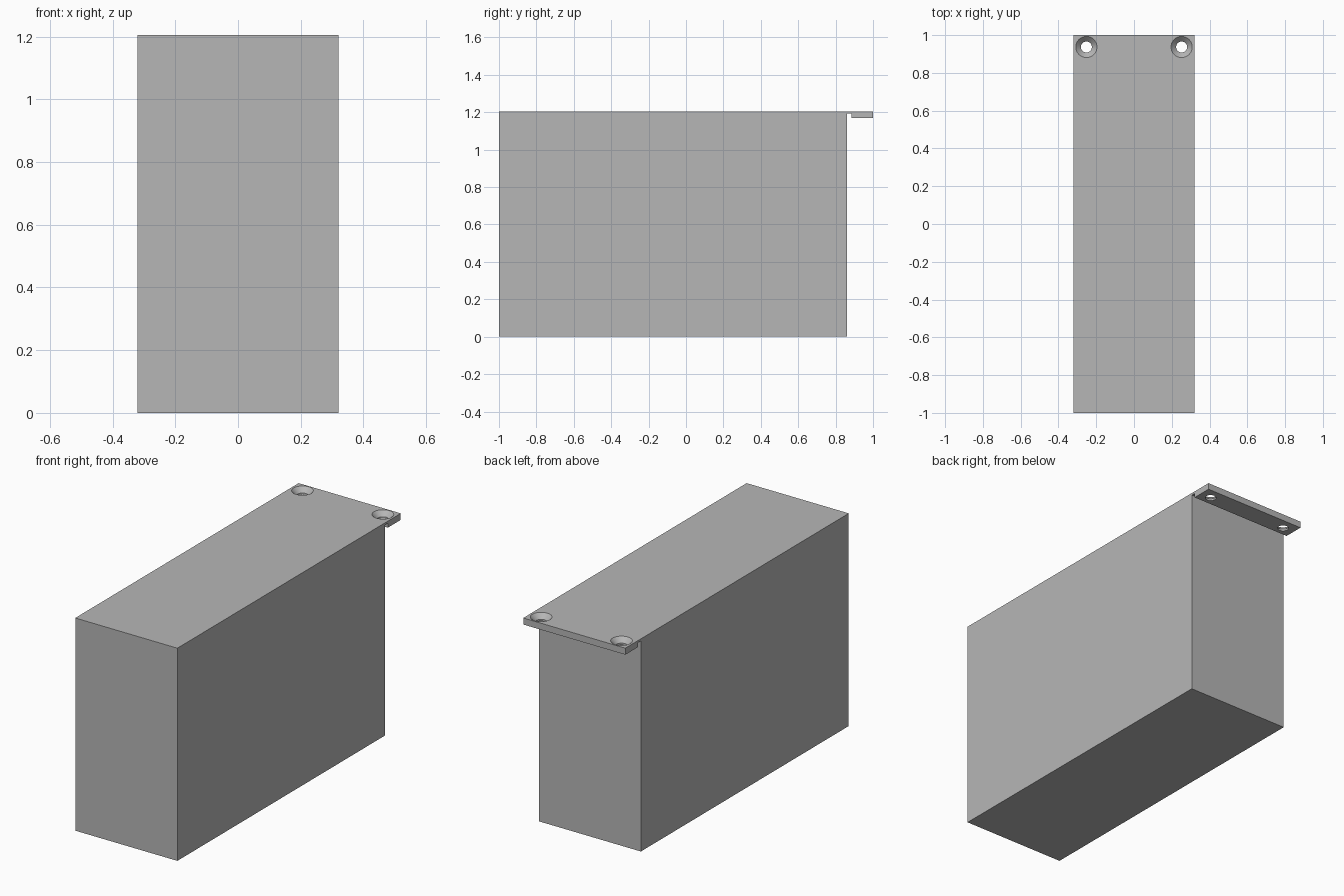
import bpy, bmesh, math
from mathutils import Matrix

cube = bpy.data.objects.get("Cube")
if cube:
    bpy.data.objects.remove(cube, do_unlink=True)

HALF_W, TOP = 0.32, 1.205
HOLE_X, HOLE_Y = 0.252, 0.937
HOLE_R, SINK_R, SINK_DEPTH = 0.029, 0.056, 0.027

grey = bpy.data.materials.new("plain_grey")
grey.use_nodes = True
grey.diffuse_color = (0.47, 0.47, 0.47, 1)
grey.node_tree.nodes["Principled BSDF"].inputs["Base Color"].default_value = grey.diffuse_color


def make_object(name, bm):
    bmesh.ops.recalc_face_normals(bm, faces=bm.faces)
    mesh = bpy.data.meshes.new(name)
    bm.to_mesh(mesh)
    bm.free()
    mesh.materials.append(grey)
    obj = bpy.data.objects.new(name, mesh)
    bpy.context.collection.objects.link(obj)
    return obj


# Block with a thin neck and a mounting lip: side profile (y, z) extruded across x
profile = [(-1, 0), (0.861, 0), (0.861, 1.193), (0.885, 1.193),
           (0.885, 1.168), (1, 1.168), (1, TOP), (-1, TOP)]
bm = bmesh.new()
side = bm.faces.new([bm.verts.new((-HALF_W, y, z)) for y, z in profile])
ext = bmesh.ops.extrude_face_region(bm, geom=[side])
bmesh.ops.translate(bm, vec=(2 * HALF_W, 0, 0),
                    verts=[v for v in ext["geom"] if isinstance(v, bmesh.types.BMVert)])
block = make_object("block_with_mounting_lip", bm)

# Countersunk screw holes: revolved cutter profile (radius, z)
over = 0.01
cutter_profile = [(0, TOP - 0.1), (HOLE_R, TOP - 0.1), (HOLE_R, TOP - SINK_DEPTH),
                  (SINK_R, TOP), (SINK_R, TOP + over), (0, TOP + over)]
for label, sign in (("left", 1), ("right", -1)):
    bm = bmesh.new()
    pts = [bm.verts.new((r, 0, z)) for r, z in cutter_profile]
    edges = [bm.edges.new(pair) for pair in zip(pts, pts[1:])]
    bmesh.ops.spin(bm, geom=pts + edges, cent=(0, 0, 0), axis=(0, 0, 1),
                   angle=math.tau, steps=48, use_duplicate=False)
    bmesh.ops.remove_doubles(bm, verts=bm.verts, dist=1e-5)
    bmesh.ops.transform(bm, matrix=Matrix.Translation((sign * HOLE_X, HOLE_Y, 0)), verts=bm.verts)
    cutter = make_object(label + "_hole_cutter", bm)
    cutter.hide_render = True

    mod = block.modifiers.new(label + "_screw_hole", "BOOLEAN")
    mod.operation = "DIFFERENCE"
    mod.solver = "EXACT"
    mod.object = cutter
    bpy.context.view_layer.objects.active = block
    bpy.ops.object.modifier_apply(modifier=mod.name)
    bpy.data.objects.remove(cutter, do_unlink=True)

# Smooth hole walls, crisp block edges
bpy.ops.object.select_all(action="DESELECT")
block.select_set(True)
bpy.context.view_layer.objects.active = block
bpy.ops.object.shade_smooth_by_angle(angle=math.radians(30))
